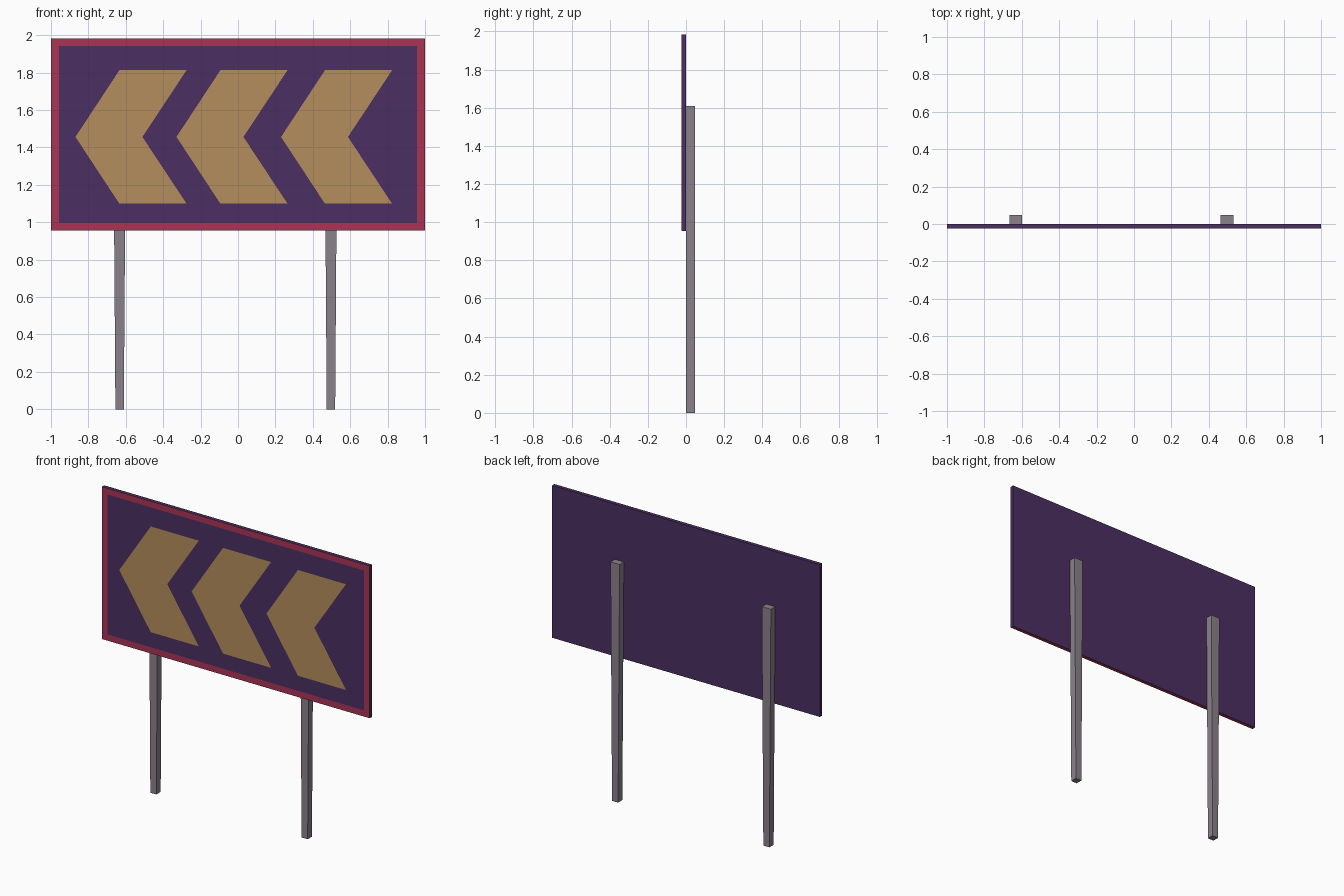
import bpy, bmesh

if "Cube" in bpy.data.objects:
    bpy.data.objects.remove(bpy.data.objects["Cube"])


def material(name, rgb):
    m = bpy.data.materials.new(name)
    m.diffuse_color = (*rgb, 1)
    m.use_nodes = True
    m.node_tree.nodes["Principled BSDF"].inputs["Base Color"].default_value = m.diffuse_color
    return m


PURPLE = material("purple", (0.07, 0.028, 0.12))
RED = material("red", (0.40, 0.035, 0.09))
YELLOW = material("amber", (0.46, 0.27, 0.11))
POST = material("mauve_grey", (0.26, 0.22, 0.26))


def finish(bm, name, *mats):
    bmesh.ops.recalc_face_normals(bm, faces=bm.faces)
    me = bpy.data.meshes.new(name)
    bm.to_mesh(me)
    bm.free()
    for m in mats:
        me.materials.append(m)
    ob = bpy.data.objects.new(name, me)
    bpy.context.collection.objects.link(ob)
    return ob


def box(x0, x1, y0, y1, z0, z1):
    bm = bmesh.new()
    bmesh.ops.create_cube(bm, size=1)
    for v in bm.verts:
        v.co.x = x1 if v.co.x > 0 else x0
        v.co.y = y1 if v.co.y > 0 else y0
        v.co.z = z1 if v.co.z > 0 else z0
    return bm


FRONT, BACK = -0.024, 0.001

# Sign board: purple slab with a flat red border on the front
bm = box(-1, 1, FRONT, BACK, 0.955, 1.983)
bm.normal_update()
front = next(f for f in bm.faces if f.normal.y < -0.9)
bottom = next(f for f in bm.faces if f.normal.z < -0.9)
bottom.material_index = 1
rim = bmesh.ops.inset_region(bm, faces=[front], thickness=0.059)["faces"]
for f in rim:
    f.material_index = 1
finish(bm, "sign_board", PURPLE, RED)

# Three left-pointing chevrons laid on the panel
for i, dx in enumerate((0, 0.54, 1.099)):
    bm = bmesh.new()
    tip, notch = [bm.verts.new((x + dx, FRONT - 0.001, 1.456)) for x in (-0.869, -0.511)]
    for z in (1.813, 1.099):
        a, b = [bm.verts.new((x + dx, FRONT - 0.001, z)) for x in (-0.634, -0.275)]
        quad = (tip, notch, b, a)
        bm.faces.new(quad if z > 1.456 else quad[::-1])
    ob = finish(bm, f"chevron_{i + 1}", YELLOW)
    # Face the chevron toward the viewer in front
    if ob.data.polygons[0].normal.y > 0:
        ob.data.flip_normals()

# Two square posts behind the board, slightly wider at the top
for name, x in (("left_post", -0.633), ("right_post", 0.497)):
    bm = box(x - 0.0225, x + 0.0225, BACK, 0.047, 0, 1.61)
    for v in bm.verts:
        if v.co.z > 1:
            v.co.x = x + (v.co.x - x) * 1.5
    finish(bm, name, POST)
